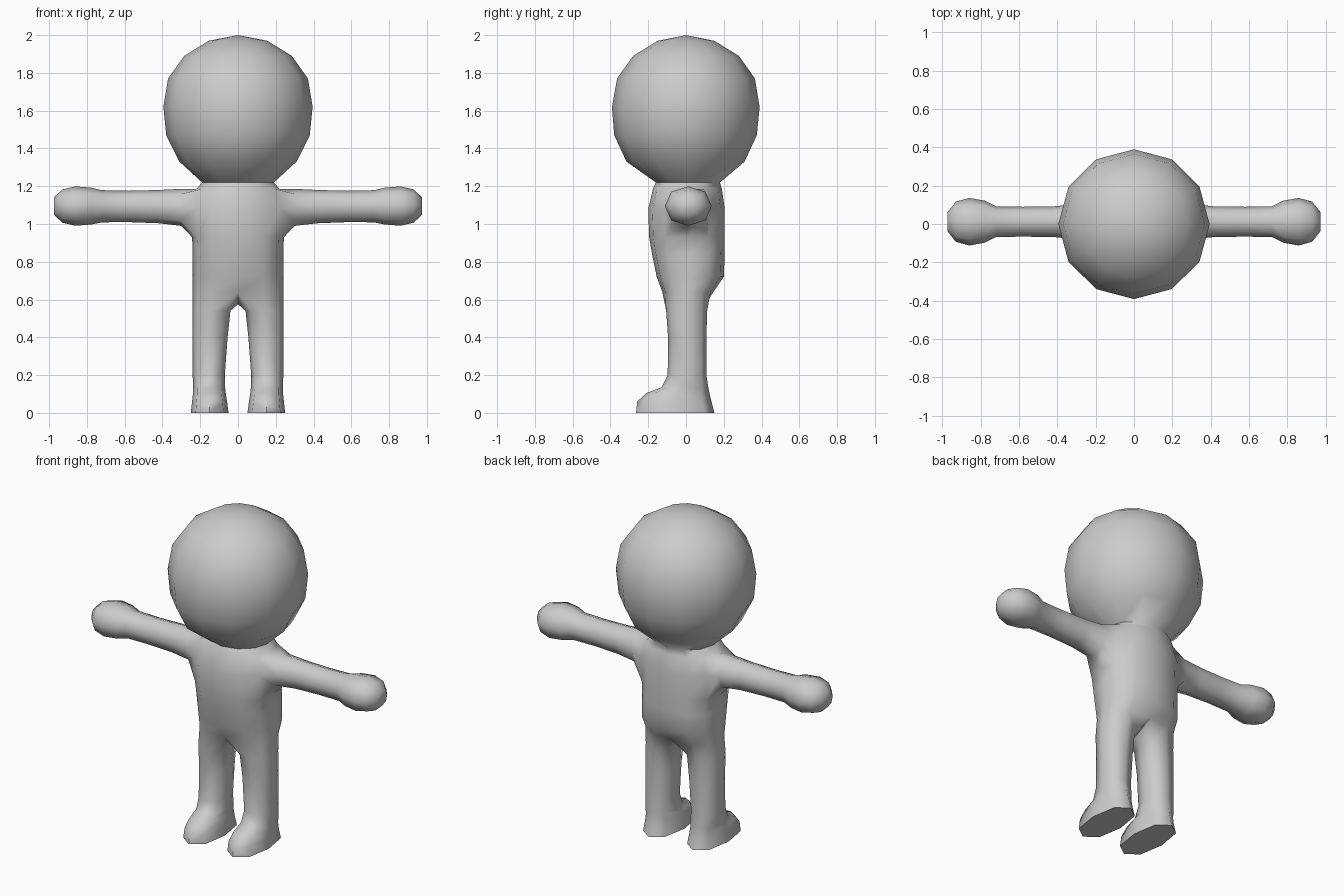
import bpy, bmesh, math

if "Cube" in bpy.data.objects:
    bpy.data.objects.remove(bpy.data.objects["Cube"])

SIDES = 12  # columns around torso and head
bm = bmesh.new()


def spow(v, p):
    return math.copysign(abs(v) ** p, v) if abs(v) > 1e-6 else 0.0


def oval(n, p):
    """Unit rounded outline with n points."""
    return [(spow(math.cos(2 * math.pi * k / n), p),
             spow(math.sin(2 * math.pi * k / n), p)) for k in range(n)]


def bridge(a, b):
    n = len(a)
    return [bm.faces.new((a[i], a[(i + 1) % n], b[(i + 1) % n], b[i])) for i in range(n)]


# Torso and head: z, half width, front y, back y, roundness
rows = [
    (0.64, 0.24, -0.125, 0.145, 0.80),
    (0.72, 0.24, -0.155, 0.200, 0.80),
    (0.84, 0.24, -0.180, 0.205, 0.80),
    (0.93, 0.243, -0.195, 0.205, 0.80),
    (1.08, 0.25, -0.200, 0.205, 0.80),
    (1.185, 0.22, -0.175, 0.190, 0.85),
    (1.22, 0.19, -0.160, 0.180, 1.0),
    (1.33, 0.31, -0.315, 0.310, 1.0),
    (1.47, 0.38, -0.380, 0.375, 1.0),
    (1.62, 0.395, -0.392, 0.39, 1.0),
    (1.77, 0.37, -0.365, 0.365, 1.0),
    (1.89, 0.285, -0.28, 0.28, 1.0),
    (1.97, 0.155, -0.15, 0.15, 1.0),
]
rings = []
for z, w, y0, y1, p in rows:
    cy, hy = (y0 + y1) / 2, (y1 - y0) / 2
    rings.append([bm.verts.new((w * c, cy + hy * s, z)) for c, s in oval(SIDES, p)])

# Skin the rows, leaving the arm openings at rows 3 to 5
for r in range(len(rings) - 1):
    a, b = rings[r], rings[r + 1]
    for k in range(SIDES):
        if r in (3, 4) and k in (11, 0, 5, 6):
            continue
        j = (k + 1) % SIDES
        bm.faces.new((a[k], a[j], b[j], b[k]))
crown = bm.verts.new((0, 0, 2.0))
for k in range(SIDES):
    bm.faces.new((rings[-1][k], rings[-1][(k + 1) % SIDES], crown))

# Arm and hand: x, half depth, half height, centre z
arm = [(0.30, 0.092, 0.098, 1.088), (0.42, 0.080, 0.088, 1.092),
       (0.58, 0.078, 0.083, 1.093), (0.72, 0.080, 0.085, 1.094),
       (0.78, 0.110, 0.098, 1.095), (0.86, 0.124, 0.104, 1.095),
       (0.93, 0.105, 0.088, 1.095), (0.975, 0.048, 0.045, 1.095)]
# Leg and foot: z, inner x, outer x, front y, back y
leg = [(0.54, 0.040, 0.241, -0.105, 0.112), (0.40, 0.055, 0.242, -0.095, 0.108),
       (0.20, 0.070, 0.240, -0.097, 0.108), (0.135, 0.068, 0.238, -0.130, 0.118),
       (0.105, 0.065, 0.238, -0.210, 0.124), (0.06, 0.058, 0.243, -0.258, 0.135),
       (0.0, 0.050, 0.250, -0.265, 0.150)]
crotch = bm.verts.new((0, 0.005, 0.575))

for side in (1, -1):
    def at(row, k):
        return rings[row][k if side > 0 else (6 - k) % SIDES]

    # Arm grows from the shoulder opening
    prev = [at(4, 1), at(5, 1), at(5, 0), at(5, 11), at(4, 11), at(3, 11), at(3, 0), at(3, 1)]
    for x, hy, hz, cz in arm:
        ring = [bm.verts.new((side * x, 0.012 + hy * c, cz + hz * s)) for c, s in oval(8, 0.92)]
        bridge(prev, ring)
        prev = ring
    bm.faces.new(prev)

    # Leg grows from half of the hip ring and the crotch
    prev = [at(0, k) for k in (0, 1, 2, 3)] + [crotch] + [at(0, k) for k in (9, 10, 11)]
    for z, x0, x1, y0, y1 in leg:
        cx, hx, cy, hy = (x0 + x1) / 2, (x1 - x0) / 2, (y0 + y1) / 2, (y1 - y0) / 2
        ring = [bm.verts.new((side * (cx + hx * c), cy + hy * s, z)) for c, s in oval(8, 0.85)]
        bridge(prev, ring)
        prev = ring
    bm.faces.new(prev)

bmesh.ops.recalc_face_normals(bm, faces=bm.faces)
mesh = bpy.data.meshes.new("figure")
bm.to_mesh(mesh)
bm.free()
figure = bpy.data.objects.new("figure", mesh)
bpy.context.collection.objects.link(figure)

grey = bpy.data.materials.new("plain grey")
grey.diffuse_color = (0.6, 0.6, 0.6, 1)
grey.use_nodes = True
grey.node_tree.nodes["Principled BSDF"].inputs["Base Color"].default_value = grey.diffuse_color
mesh.materials.append(grey)

bpy.context.view_layer.objects.active = figure
figure.select_set(True)
bpy.ops.object.shade_smooth_by_angle(angle=math.radians(70))
